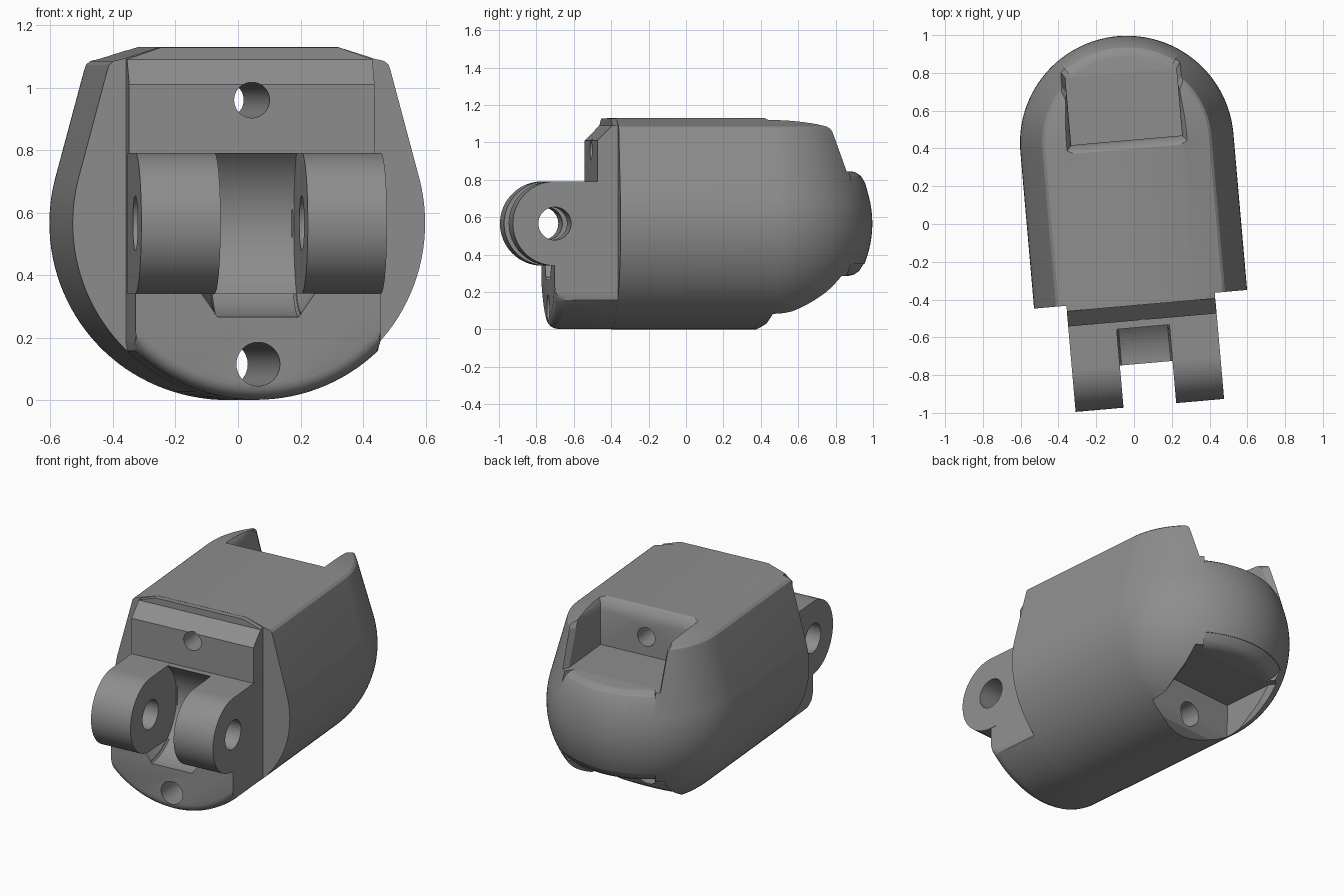
import bpy, bmesh, math
from mathutils import Vector

if "Cube" in bpy.data.objects:
    bpy.data.objects.remove(bpy.data.objects["Cube"])

C = 0.432            # dome centre along the length
R = 0.566            # barrel radius, also the height of its centre
HINGE = (-0.739, 0.566)

grey = bpy.data.materials.new("mid_grey")
grey.diffuse_color = (0.27, 0.27, 0.27, 1)
grey.use_nodes = True
grey.node_tree.nodes["Principled BSDF"].inputs["Base Color"].default_value = grey.diffuse_color


def finish(name, bm):
    bmesh.ops.remove_doubles(bm, verts=bm.verts, dist=1e-5)
    bmesh.ops.recalc_face_normals(bm, faces=bm.faces)
    me = bpy.data.meshes.new(name)
    bm.to_mesh(me)
    bm.free()
    ob = bpy.data.objects.new(name, me)
    bpy.context.collection.objects.link(ob)
    me.materials.append(grey)
    return ob


def loft(name, loops):
    """Skin a list of equally long closed loops and cap both ends."""
    bm = bmesh.new()
    rings = [[bm.verts.new(p) for p in loop] for loop in loops]
    n = len(rings[0])
    for a, b in zip(rings, rings[1:]):
        for i in range(n):
            j = (i + 1) % n
            bm.faces.new((a[i], a[j], b[j], b[i]))
    bm.faces.new(rings[0][::-1])
    bm.faces.new(rings[-1])
    return finish(name, bm)


def prism(name, pts, u0, u1):
    """Extrude a side outline (length, height) across the width."""
    return loft(name, [[(u, v, z) for v, z in pts] for u in (u0, u1)])


def circle(r, v, z, n=64):
    return [(v + r * math.cos(t * math.tau / n), z + r * math.sin(t * math.tau / n)) for t in range(n)]


def boolean(ob, tool, op='DIFFERENCE', keep=False):
    m = ob.modifiers.new("cut", 'BOOLEAN')
    m.operation, m.object, m.solver = op, tool, 'EXACT'
    bpy.context.view_layer.objects.active = ob
    bpy.ops.object.modifier_apply(modifier=m.name)
    if not keep:
        bpy.data.objects.remove(tool)


# Half outline of the barrel: round belly, leaning sides, soft shoulders
half = []
for i in range(37):
    a = math.radians(-90 + 104.8 * i / 36)
    half.append((R * math.cos(a), R + R * math.sin(a)))
half[0] = (0, 0)
half += [(0.455, 1.055), (0.449, 1.073), (0.435, 1.085), (0.405, 1.092), (0.285, 1.13), (0, 1.13)]

# Body: the outline swept straight, round the back dome, and straight again
bm = bmesh.new()
N = 64
columns = []
for k in range(-1, N + 2):
    t = math.pi * min(max(k, 0), N) / N
    straight = k < 0 or k > N
    columns.append([bm.verts.new((r * math.cos(t), -0.40 if straight else C + r * math.sin(t), z))
                    for r, z in half])
for a, b in zip(columns, columns[1:]):
    for i in range(len(half) - 1):
        bm.faces.new((a[i], b[i], b[i + 1], a[i + 1]))
bm.faces.new(columns[0] + columns[-1][-2:0:-1])
body = finish("body", bm)


# Pocket cutters: straight walls that flare out at the rims
def pocket(name, layers):
    loops = []
    for z, w, wall, knee in layers:
        right = [(w, wall, z), (w, knee, z), (w + 0.055, knee + 0.09, z), (w + 0.055, 1.2, z)]
        loops.append(right + [(-x, y, q) for x, y, q in reversed(right)])
    return loft(name, loops)


boolean(body, pocket("top_pocket", [(0.845, 0.295, 0.445, 0.80), (1.06, 0.295, 0.445, 0.72),
                                    (1.10, 0.305, 0.432, 0.68), (1.12, 0.32, 0.415, 0.67),
                                    (1.14, 0.35, 0.38, 0.66)]))
boolean(body, pocket("bottom_pocket", [(0.285, 0.295, 0.445, 0.77), (0.2, 0.295, 0.445, 0.69),
                                       (0.08, 0.295, 0.44, 0.52), (0.03, 0.31, 0.415, 0.50),
                                       (-0.01, 0.34, 0.36, 0.48)]))


# Rounded rims where the pocket floors meet the dome
def rim(name, pts):
    loops = []
    for i in range(33):
        t = math.radians(55 + 70 * i / 32)
        loops.append([(r * math.cos(t), C + r * math.sin(t), z) for r, z in pts])
    return loft(name, loops)


boolean(body, rim("top_rim", [(0.45, 0.846), (0.475, 0.84), (0.505, 0.82), (0.53, 0.778),
                              (0.65, 0.778), (0.65, 0.846)]))
boolean(body, rim("bottom_rim", [(0.43, 0.284), (0.465, 0.292), (0.495, 0.312), (0.52, 0.35),
                                 (0.65, 0.35), (0.65, 0.284)]))

# Front block: narrower continuation of the barrel with a softened front edge
loops = []
for v, s in ((-0.74, 0.915), (-0.736, 0.945), (-0.725, 0.97), (-0.708, 0.988), (-0.68, 0.998), (-0.38, 0.998)):
    side = []
    for r, z in half:
        side.append((min(r * s, 0.394), v, R + (z - R) * s))
    loops.append(side + [(-x, y, z) for x, y, z in side[-2:0:-1]])
block = loft("front_block", loops)
boolean(block, prism("ledge_cut", [(-0.9, 0.79), (-0.51, 0.79), (-0.51, 1.01), (-0.43, 1.09),
                                   (-0.43, 1.3), (-0.9, 1.3)], -1, 1))

# Scoop behind the hinge gap, with tapered ends
spool = [(-0.20, 0.2), (-0.13, 0.30), (0.13, 0.30), (0.20, 0.2)]
boolean(block, loft("scoop", [[(u, v, z) for v, z in circle(r, *HINGE)] for u, r in spool]))

# Through holes above and below, shared by body and block
for name, r, z in (("upper_hole", 0.057, 0.96), ("lower_hole", 0.07, 0.115)):
    tool = loft(name, [[(x, y, q) for x, q in circle(r, 0, z, 48)] for y in (-1, 0.6)])
    boolean(body, tool, keep=True)
    boolean(block, tool)

# Hinge lugs: rounded nose, square back, pin hole
outline = [(-0.45, 0.34)]
for i in range(41):
    t = math.radians(270 - 180 * i / 40)
    outline.append((HINGE[0] + 0.225 * math.cos(t), HINGE[1] + 0.225 * math.sin(t)))
outline.append((-0.45, 0.791))
lugs = []
for side, u0, u1 in (("left", -0.3945, -0.14), ("right", 0.14, 0.3945)):
    lug = prism(side + "_hinge_lug", outline, u0, u1)
    # the lug's rear is trimmed to the clearance arc only in the open gap
    boolean(lug, prism("pin_hole", circle(0.088, *HINGE), -1, 1))
    boolean(block, prism("pin_clear", circle(0.088, *HINGE), u0 - 0.1, u1 + 0.1))
    lugs.append(lug)
# clear the block where the lugs and the gap stand in front of it
boolean(block, prism("lug_room", circle(0.29, *HINGE), -0.139, 0.139))
for lug in lugs:
    inner = prism("lug_fill", outline, -1, 1)
    boolean(block, inner) if lug is lugs[0] else bpy.data.objects.remove(inner)

# Web between the lugs, hollowed by the clearance arc
web = prism("hinge_web", [(-0.739, 0.34), (-0.739, 0.79), (-0.39, 0.79), (-0.39, 0.34)], -0.141, 0.141)
boolean(web, prism("web_hollow", circle(0.295, *HINGE), -1, 1))

# Shade, then turn the whole assembly slightly about the vertical
for ob in (body, block, web, *lugs):
    bpy.ops.object.select_all(action='DESELECT')
    ob.select_set(True)
    bpy.context.view_layer.objects.active = ob
    bpy.ops.object.shade_smooth_by_angle(angle=math.radians(25))
    ob.rotation_euler.z = math.radians(5)
